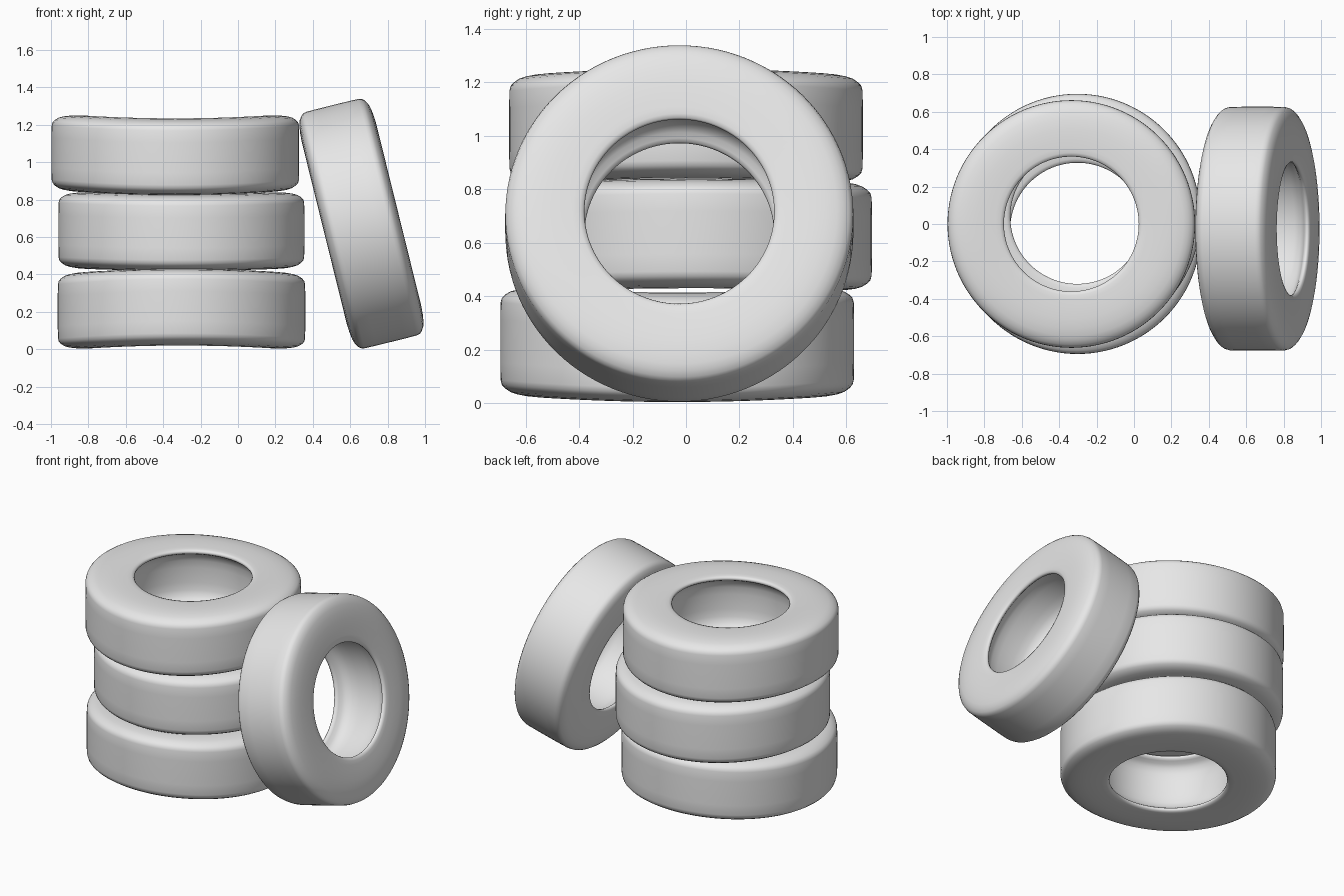
import bpy
import bmesh
from math import sin, cos, tau, radians

SEGMENTS = 112

# Half cross-section (radius, offset along the axle), tread centre to inner wall centre
HALF = [(0.652, 0.0), (0.652, 0.08), (0.651, 0.145), (0.646, 0.163),
        (0.635, 0.175), (0.615, 0.188), (0.59, 0.196), (0.55, 0.202),
        (0.50, 0.205), (0.44, 0.203), (0.40, 0.201), (0.375, 0.199),
        (0.360, 0.194), (0.355, 0.185), (0.358, 0.175), (0.37, 0.166),
        (0.39, 0.155), (0.408, 0.135), (0.42, 0.10), (0.424, 0.05), (0.425, 0.0)]
PROFILE = HALF + [(r, -a) for r, a in HALF[-2:0:-1]]

old = bpy.data.objects.get("Cube")
if old:
    bpy.data.objects.remove(old, do_unlink=True)

rubber = bpy.data.materials.new("light_grey_rubber")
rubber.use_nodes = True
GREY = (0.8, 0.8, 0.8, 1)
rubber.diffuse_color = GREY
rubber.node_tree.nodes["Principled BSDF"].inputs["Base Color"].default_value = GREY


def make_tyre(name, centre, outer, warp=0.0, lean=0.0):
    """Hollow tyre of revolution; warp bends it slightly into a saddle."""
    bm = bmesh.new()
    rings = []
    for i in range(SEGMENTS):
        t = tau * i / SEGMENTS
        ring = []
        for r, a in PROFILE:
            r *= outer / HALF[0][0]
            sag = warp * cos(2 * t) * (r / outer) ** 2
            ring.append(bm.verts.new((r * cos(t), r * sin(t), a + sag)))
        rings.append(ring)
    n = len(PROFILE)
    for i, ring in enumerate(rings):
        following = rings[(i + 1) % SEGMENTS]
        for j in range(n):
            k = (j + 1) % n
            bm.faces.new((ring[j], following[j], following[k], ring[k]))
    bmesh.ops.recalc_face_normals(bm, faces=bm.faces)
    mesh = bpy.data.meshes.new(name)
    bm.to_mesh(mesh)
    bm.free()
    mesh.materials.append(rubber)
    tyre = bpy.data.objects.new(name, mesh)
    bpy.context.collection.objects.link(tyre)
    tyre.location = centre
    tyre.rotation_euler = (0, radians(lean), 0)
    bpy.ops.object.select_all(action="DESELECT")
    tyre.select_set(True)
    bpy.context.view_layer.objects.active = tyre
    bpy.ops.object.shade_smooth_by_angle(angle=radians(50))
    return tyre


# Stack of three tyres
make_tyre("bottom_tyre", (-0.302, -0.033, 0.217), 0.662, warp=-0.014)
make_tyre("middle_tyre", (-0.303, 0.038, 0.63), 0.658, warp=0.008)
make_tyre("top_tyre", (-0.335, 0.0, 1.038), 0.662, warp=0.014)

# Tyre leaning against the stack
make_tyre("leaning_tyre", (0.66, -0.025, 0.672), 0.652, lean=76.1)
